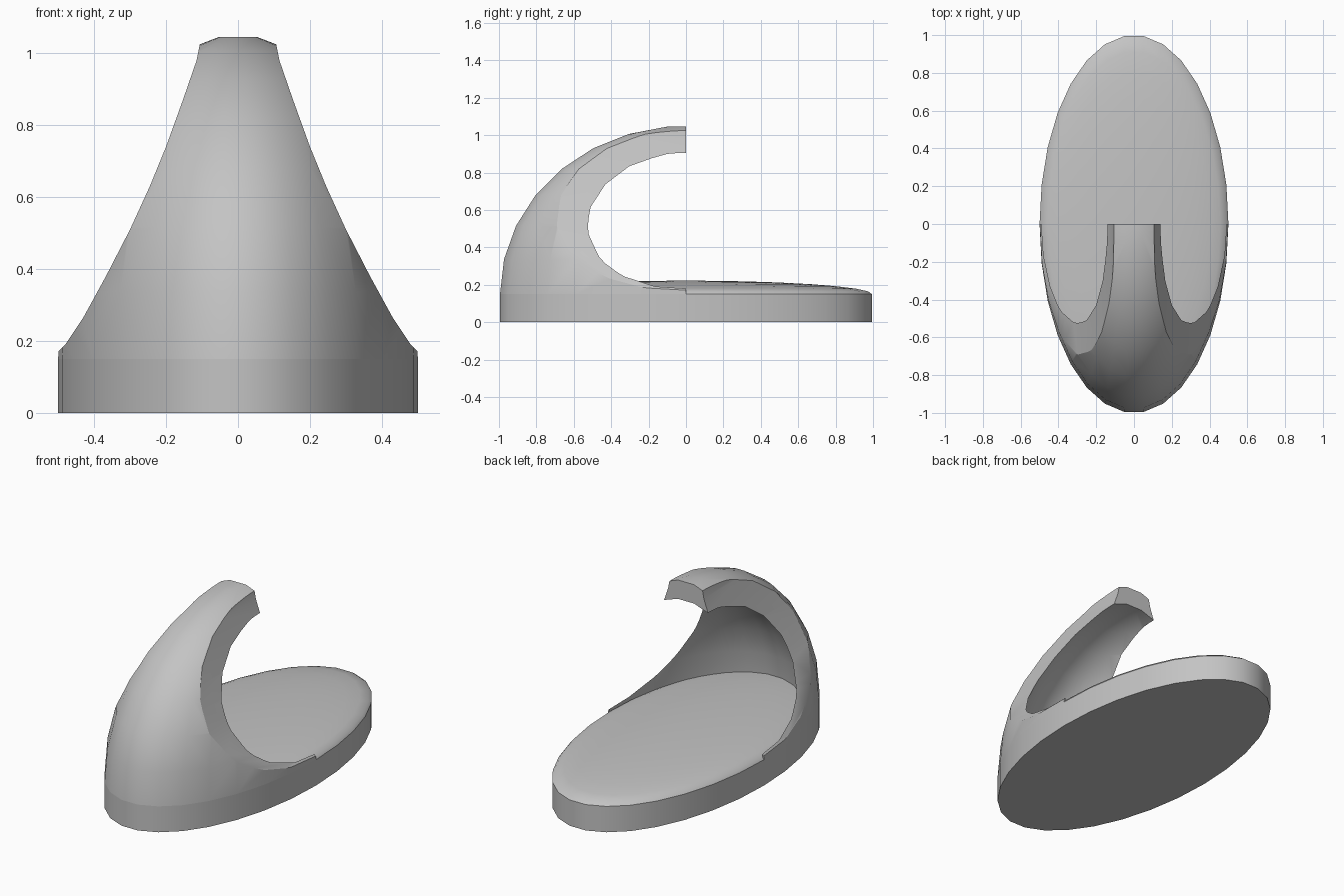
import bpy
import bmesh
from math import sin, cos, radians

if "Cube" in bpy.data.objects:
    bpy.data.objects.remove(bpy.data.objects["Cube"], do_unlink=True)

grey = bpy.data.materials.new("plain grey")
grey.use_nodes = True
grey.diffuse_color = (0.55, 0.55, 0.55, 1)
grey.node_tree.nodes["Principled BSDF"].inputs["Base Color"].default_value = (0.55, 0.55, 0.55, 1)

SIDES = 30
STEP = 360 / SIDES
RIM = 0.15  # height of the elliptical rim


def make_object(name, bm):
    bmesh.ops.recalc_face_normals(bm, faces=bm.faces[:])
    mesh = bpy.data.meshes.new(name)
    bm.to_mesh(mesh)
    bm.free()
    mesh.materials.append(grey)
    obj = bpy.data.objects.new(name, mesh)
    bpy.context.collection.objects.link(obj)
    return obj


def dome(name, rx, ry, rz, skirt_bottom=None):
    """Closed half ellipsoid on the rim plane, with an optional straight skirt."""
    levels = [(sin(radians(a)), RIM + rz * cos(radians(a)))
              for a in (STEP * (i + 0.5) for i in range(SIDES // 4 + 1))]
    if skirt_bottom is not None:
        levels.append((1, skirt_bottom))
    bm = bmesh.new()
    rings = [[bm.verts.new((rx * s * cos(radians(STEP * k)),
                            ry * s * sin(radians(STEP * k)), z))
              for k in range(SIDES)] for s, z in levels]
    for upper, lower in zip(rings, rings[1:]):
        for k in range(SIDES):
            n = (k + 1) % SIDES
            bm.faces.new((upper[k], lower[k], lower[n], upper[n]))
    bm.faces.new(rings[0])
    bm.faces.new(rings[-1])
    return make_object(name, bm)


def prism(name, outline, y0, y1):
    """Extrude an x-z outline along y."""
    bm = bmesh.new()
    face = bm.faces.new([bm.verts.new((x, y0, z)) for x, z in outline])
    new = bmesh.ops.extrude_face_region(bm, geom=[face])["geom"]
    verts = [v for v in new if isinstance(v, bmesh.types.BMVert)]
    bmesh.ops.translate(bm, verts=verts, vec=(0, y1 - y0, 0))
    return make_object(name, bm)


def activate(obj):
    bpy.ops.object.select_all(action="DESELECT")
    obj.select_set(True)
    bpy.context.view_layer.objects.active = obj


def cut(obj, cutter):
    cutter.hide_render = True
    mod = obj.modifiers.new("cut", "BOOLEAN")
    mod.operation = "DIFFERENCE"
    mod.solver = "EXACT"
    mod.object = cutter
    activate(obj)
    bpy.ops.object.modifier_apply(modifier=mod.name)
    bpy.data.objects.remove(cutter, do_unlink=True)


# Elliptical base with a gently domed floor
base = dome("base", 0.5, 1, 0.072, skirt_bottom=0)

# Curved hood: a hollow half dome over the front
hood = dome("hood", 0.5, 1, 0.9)
cut(hood, dome("hollow_cutter", 0.492, 0.82, 0.79, skirt_bottom=0.05))
cut(hood, prism("back_cutter", [(-1, 0), (1, 0), (1, 2), (-1, 2)], 0, 2))

# Sweeping side openings that narrow the hood to a tongue
sweep = [(0.1, 1.2), (0.105, 1.03), (0.115, 0.98), (0.153, 0.87), (0.2, 0.74),
         (0.245, 0.63), (0.3, 0.51), (0.367, 0.38), (0.43, 0.265),
         (0.48, 0.19), (0.51, 0.16), (0.8, 0.16), (0.8, 1.2)]
for side in (1, -1):
    cut(hood, prism("side_cutter", [(side * x, z) for x, z in sweep], -1.2, 0.3))

for part in (base, hood):
    activate(part)
    bpy.ops.object.shade_smooth_by_angle(angle=radians(30))
